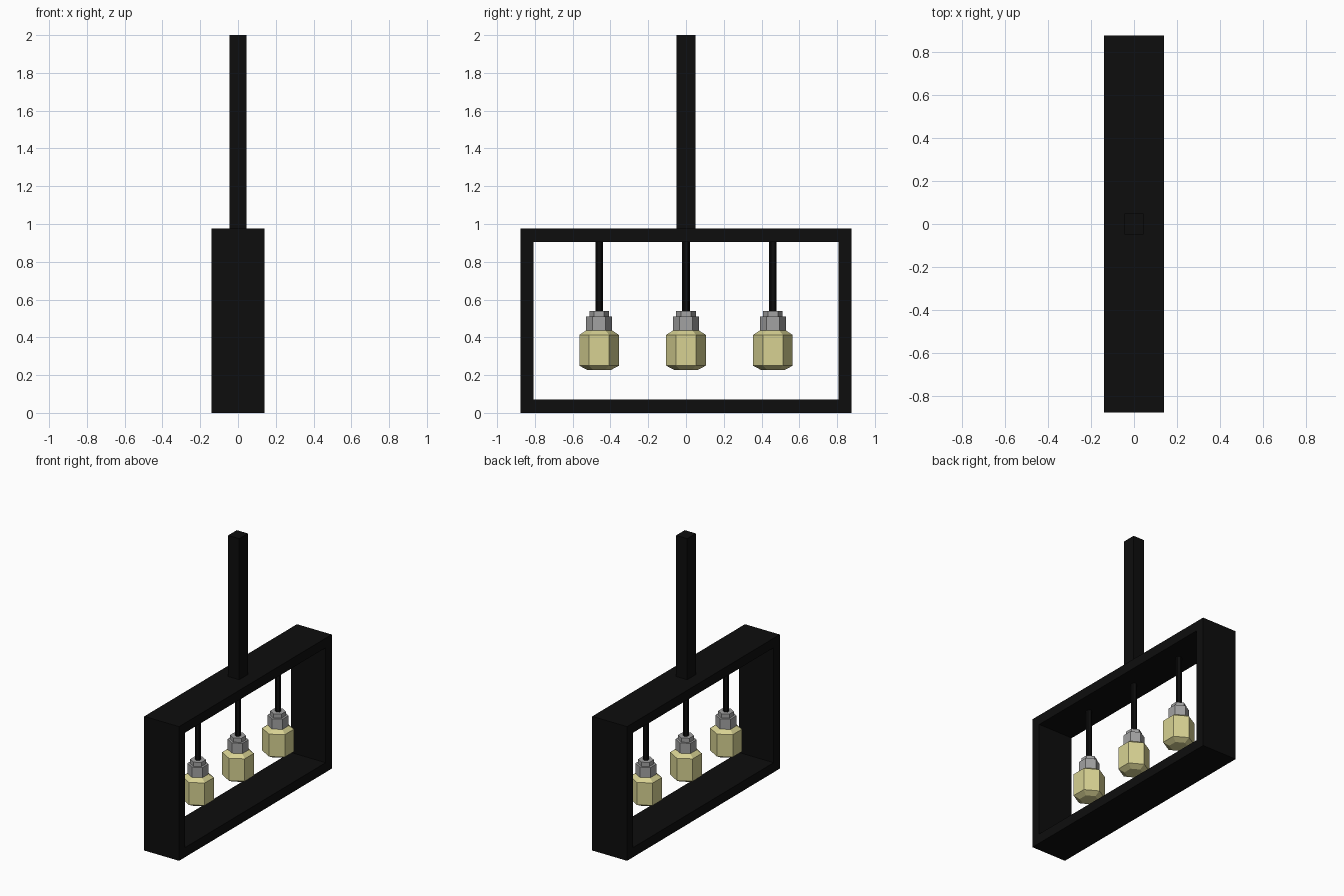
import bpy, bmesh, math

if "Cube" in bpy.data.objects:
    bpy.data.objects.remove(bpy.data.objects["Cube"])


def material(name, rgb):
    m = bpy.data.materials.new(name)
    m.diffuse_color = (*rgb, 1.0)
    m.use_nodes = True
    m.node_tree.nodes["Principled BSDF"].inputs["Base Color"].default_value = m.diffuse_color
    return m


BLACK = material("black metal", (0.004, 0.004, 0.004))
GREY = material("grey socket", (0.36, 0.36, 0.36))
GLASS = material("pale yellow glass", (0.68, 0.64, 0.29))


def finish(name, bm, mat):
    bmesh.ops.recalc_face_normals(bm, faces=bm.faces)
    me = bpy.data.meshes.new(name)
    bm.to_mesh(me)
    bm.free()
    me.materials.append(mat)
    ob = bpy.data.objects.new(name, me)
    bpy.context.collection.objects.link(ob)
    return ob


def lathe(name, profile, y, mat, sides=6):
    """Low-poly turned part with corners pointing along y; profile = (radius, z)."""
    bm = bmesh.new()
    rings = []
    for r, z in profile:
        angles = [math.pi / 2 + i * math.tau / sides for i in range(sides)]
        rings.append([bm.verts.new((r * math.cos(a), y + r * math.sin(a), z)) for a in angles])
    for lo, hi in zip(rings, rings[1:]):
        for i in range(sides):
            j = (i + 1) % sides
            bm.faces.new((lo[i], lo[j], hi[j], hi[i]))
    bm.faces.new(rings[0])
    bm.faces.new(rings[-1])
    return finish(name, bm, mat)


# Rectangular open frame: outer and inner loops on both sides, joined by quads
bm = bmesh.new()
loops = []
for x, half, z0, z1 in ((-0.14, 0.877, 0, 0.975), (0.14, 0.877, 0, 0.975),
                        (0.14, 0.807, 0.07, 0.905), (-0.14, 0.807, 0.07, 0.905)):
    loops.append([bm.verts.new((x, y, z)) for y, z in
                  ((-half, z0), (half, z0), (half, z1), (-half, z1))])
for k in range(4):
    a, b = loops[k], loops[(k + 1) % 4]
    for i in range(4):
        j = (i + 1) % 4
        bm.faces.new((a[i], a[j], b[j], b[i]))
finish("frame", bm, BLACK)

# Hanging post
bm = bmesh.new()
bmesh.ops.create_cube(bm, size=1)
for v in bm.verts:
    v.co.x *= 0.09
    v.co.y *= 0.10
    v.co.z = 0.97 if v.co.z < 0 else 2.0
finish("hanging_post", bm, BLACK)

# Three hanging lamps: rod, stepped socket, bulb
for label, y in (("left", -0.46), ("middle", 0.0), ("right", 0.46)):
    lathe(f"{label}_rod", [(0.02, 0.535), (0.02, 0.91)], y, BLACK)
    lathe(f"{label}_socket", [(0.069, 0.43), (0.069, 0.51), (0.052, 0.51), (0.052, 0.54)], y, GREY)
    lathe(f"{label}_bulb", [(0.064, 0.228), (0.105, 0.25), (0.105, 0.413), (0.069, 0.436)], y, GLASS)
